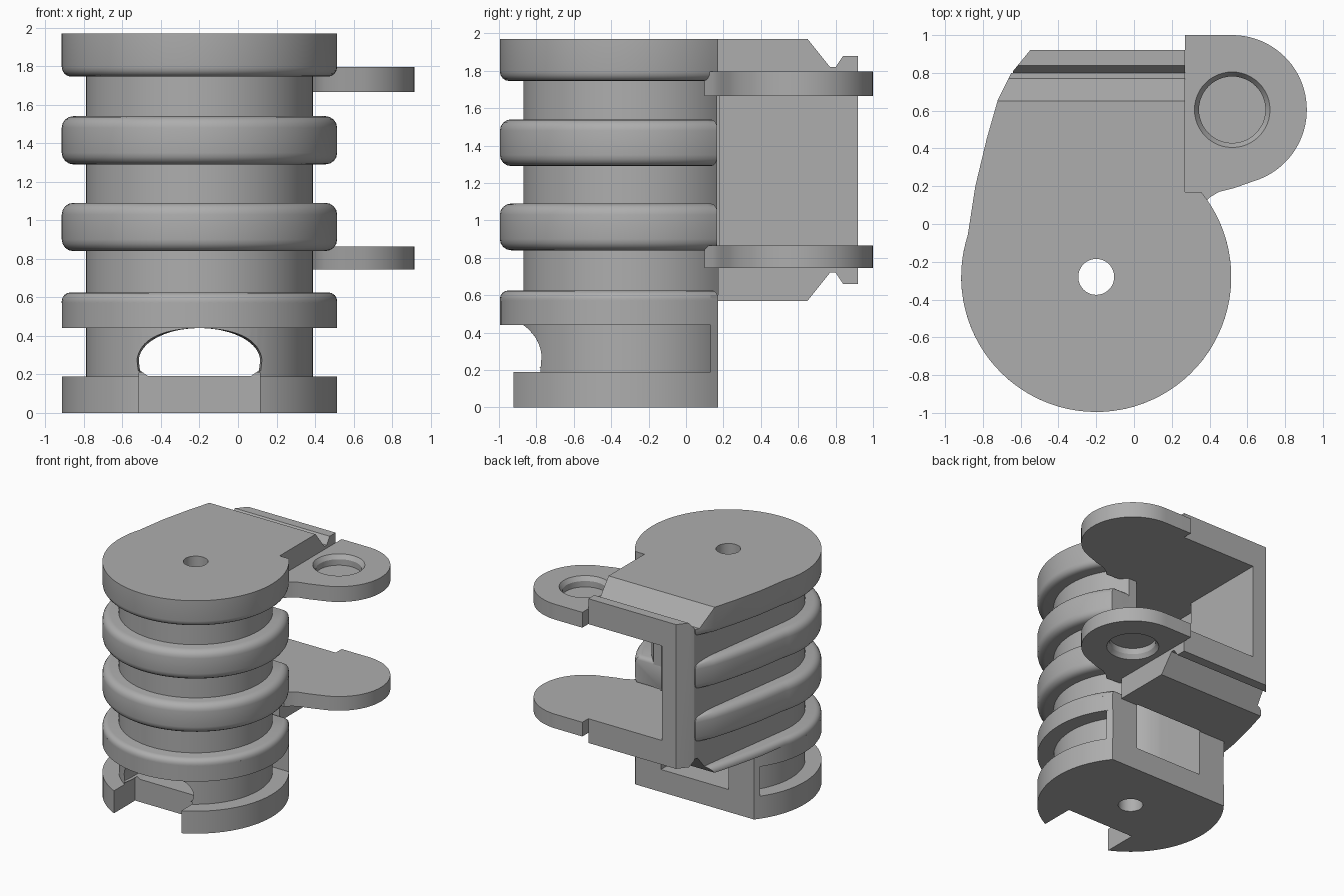
import bpy, bmesh, math
from mathutils import Vector

if "Cube" in bpy.data.objects:
    bpy.data.objects.remove(bpy.data.objects["Cube"])

grey = bpy.data.materials.new("plain grey")
grey.use_nodes = True
COLOUR = (0.42, 0.42, 0.42, 1)
grey.diffuse_color = COLOUR
grey.node_tree.nodes["Principled BSDF"].inputs["Base Color"].default_value = COLOUR

CX, CY, RIM, CORE = -0.2, -0.28, 0.715, 0.59
BACK, TOP, MID = 0.17, 1.97, 1.27
parts, cutters = [], []


def arc(cx, cy, r, a0, a1, n=64):
    angles = [math.radians(a0 + (a1 - a0) * i / n) for i in range(n + 1)]
    return [(cx + r * math.cos(a), cy + r * math.sin(a)) for a in angles]


def loft(name, sections, group):
    """Closed solid through matching rings of points."""
    bm = bmesh.new()
    rings = [[bm.verts.new(p) for p in s] for s in sections]
    n = len(rings[0])
    for a, b in zip(rings, rings[1:]):
        for i in range(n):
            j = (i + 1) % n
            bm.faces.new((a[i], a[j], b[j], b[i]))
    bm.faces.new(rings[0][::-1])
    bm.faces.new(rings[-1])
    bmesh.ops.recalc_face_normals(bm, faces=bm.faces)
    mesh = bpy.data.meshes.new(name)
    bm.to_mesh(mesh)
    bm.free()
    mesh.materials.append(grey)
    ob = bpy.data.objects.new(name, mesh)
    bpy.context.collection.objects.link(ob)
    group.append(ob)
    return ob


def prism(name, outline, z0, z1, group, low=0, high=0):
    """Upright prism whose lower and upper rims can be rounded."""
    layers = []
    steps = [math.radians(a) for a in (0, 22.5, 45, 67.5, 90)]
    if low:
        layers += [(z0 + low * (1 - math.cos(a)), low * (1 - math.sin(a))) for a in steps]
    else:
        layers.append((z0, 0))
    if high:
        layers += [(z1 - high * (1 - math.sin(a)), high * (1 - math.cos(a))) for a in steps]
    else:
        layers.append((z1, 0))
    sections = []
    for z, inset in layers:
        k = 1 - inset / RIM
        sections.append([(CX + (x - CX) * k, CY + (y - CY) * k, z) for x, y in outline])
    return loft(name, sections, group)


def box(name, x0, x1, y0, y1, z0, z1, group):
    return prism(name, [(x0, y0), (x1, y0), (x1, y1), (x0, y1)], z0, z1, group)


# Outlines
rim_end = math.degrees(math.asin((BACK - CY) / RIM))
core_end = math.degrees(math.asin((BACK - CY) / CORE))
disc = arc(CX, CY, RIM, 180 - rim_end, 360 + rim_end)
core_disc = arc(CX, CY, CORE, 180 - core_end, 360 + core_end)
rib = arc(CX, CY, RIM, 162, 360 + rim_end) + [
    (-0.5, BACK), (-0.5, 0.8), (-0.65, 0.8), (-0.72, 0.66), (-0.78, 0.45), (-0.84, 0.2)]
block = arc(CX, CY, CORE, 172, 360 + core_end) + [
    (0.27, BACK), (0.27, 0.92), (-0.55, 0.92), (-0.64, 0.81)]

# Body, ribs and base
prism("core_and_hinge_block", block, 0.57, TOP, parts)
prism("lower_core", core_disc, 0.01, 0.6, parts)
prism("base_disc", disc, 0, 0.19, parts)
prism("back_wall", [(-0.785, 0.13), (0.385, 0.13), (0.355, BACK), (-0.755, BACK)], 0.005, 0.6, parts)
prism("lowest_rib", disc, 0.44, 0.575, parts)
prism("lowest_rib_top", rib, 0.57, 0.625, parts, high=0.045)
prism("lower_rib", rib, 0.84, 1.09, parts, 0.06, 0.06)
prism("upper_rib", rib, 1.29, 1.54, parts, 0.06, 0.06)
prism("top_plate", rib, 1.745, TOP, parts, low=0.05)

# Hinge ears
ear = [(0.15, 0.12), (0.36, 0.1), (0.4, 0.14), (0.45, 0.17), (0.53, 0.19)]
ear += arc(0.52, 0.605, 0.395, -73, 90, 40) + [(0.27, 1.0), (0.27, 0.915), (0.15, 0.915)]
prism("upper_ear", ear, 1.665, 1.795, parts)
prism("lower_ear", ear, 0.745, 0.865, parts)

# Hollow core, hinge window, front slot and centre hole
hollow = arc(CX, CY, 0.315, 180, 360, 40) + [(0.115, 0.18), (-0.515, 0.18)]
prism("hollow_cutter", hollow, 0.19, 1.665, cutters)
box("window_cutter", -0.42, 0.6, 0.165, 1.1, 0.865, 1.665, cutters)
box("slot_cutter", -0.515, 0.115, -1.2, -0.64, -0.1, 0.21, cutters)
prism("hole_cutter", arc(CX, CY, 0.095, 0, 352.5, 47), -0.1, 2.1, cutters)

# Front arch, flaring outward
arch = arc(0, 0.27, 1, 0, 180, 40)
sections = []
for y, half in ((-1.1, 0.4), (-0.85, 0.36), (-0.78, 0.325), (-0.7, 0.315), (-0.25, 0.315)):
    s = [(CX + half * u, y, 0.27 + 0.17 * (v - 0.27)) for u, v in arch]
    sections.append(s + [(CX - half * 0.98, y, 0.22), (CX - half * 0.85, y, 0.192),
                         (CX + half * 0.85, y, 0.192), (CX + half * 0.98, y, 0.22)])
loft("arch_cutter", sections, cutters)

# Latch grooves and blind ear recesses, mirrored about mid height
groove = [(0.65, TOP), (0.77, 1.82), (0.8, 1.82), (0.84, 1.88), (0.98, 1.88), (0.98, 2.1), (0.65, 2.1)]
for side, sign in (("upper", 1), ("lower", -1)):
    flip = lambda z: MID + sign * (z - MID)
    loft(side + "_groove_cutter",
         [[(x, y, flip(z)) for y, z in groove] for x in (-1, 0.272)], cutters)
    rings = [(0.176, 1.71), (0.176, 1.76), (0.2, 1.795), (0.2, 1.85)]
    loft(side + "_recess_cutter",
         [[(x, y, flip(z)) for x, y in arc(0.52, 0.605, r, 0, 352.5, 47)] for r, z in rings], cutters)


def bounds(ob):
    pts = [v.co for v in ob.data.vertices]
    return [(min(p[i] for p in pts), max(p[i] for p in pts)) for i in range(3)]


# Cut every part by the cutters that reach it
for ob in parts:
    mine = bounds(ob)
    for cutter in cutters:
        other = bounds(cutter)
        if all(a[0] < b[1] and b[0] < a[1] for a, b in zip(mine, other)):
            mod = ob.modifiers.new(cutter.name, "BOOLEAN")
            mod.operation, mod.solver, mod.object = "DIFFERENCE", "EXACT", cutter
bpy.context.view_layer.update()
graph = bpy.context.evaluated_depsgraph_get()
finished = [bpy.data.meshes.new_from_object(ob.evaluated_get(graph)) for ob in parts]
for ob, mesh in zip(parts, finished):
    ob.modifiers.clear()
    ob.data = mesh
for cutter in cutters:
    bpy.data.objects.remove(cutter)

bpy.ops.object.select_all(action="DESELECT")
for ob in parts:
    ob.select_set(True)
bpy.context.view_layer.objects.active = parts[0]
bpy.ops.object.shade_smooth_by_angle(angle=math.radians(32))
